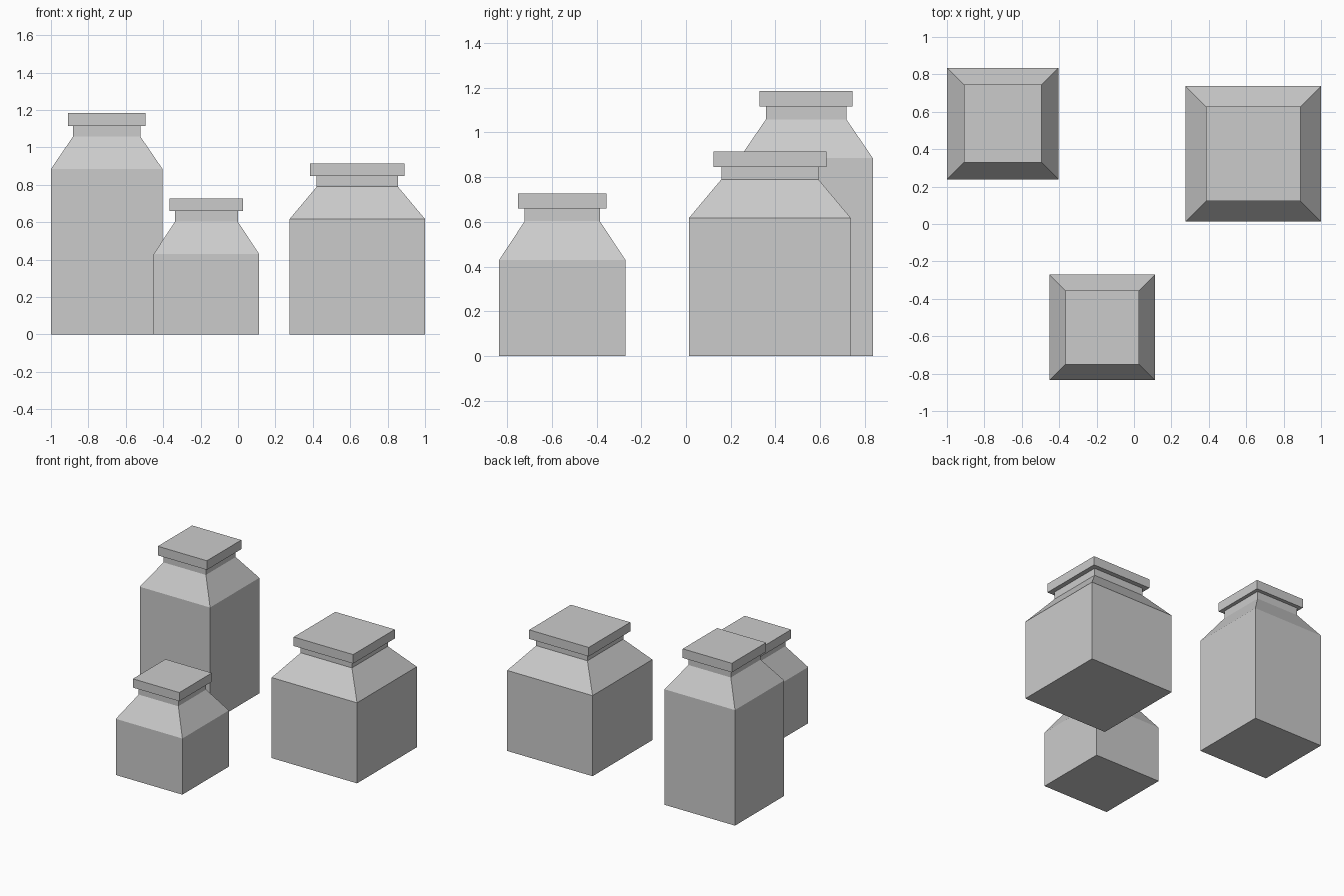
import bpy
import bmesh

if "Cube" in bpy.data.objects:
    bpy.data.objects.remove(bpy.data.objects["Cube"])

grey = bpy.data.materials.new("light grey")
grey.diffuse_color = (0.6, 0.6, 0.6, 1)
grey.use_nodes = True
grey.node_tree.nodes["Principled BSDF"].inputs["Base Color"].default_value = grey.diffuse_color


def square_stack(name, x, y, profile):
    """Closed square-section solid from (half width, height) pairs."""
    bm = bmesh.new()
    rings = [[bm.verts.new((x + sx * h, y + sy * h, z))
              for sx, sy in ((-1, -1), (1, -1), (1, 1), (-1, 1))]
             for h, z in profile]
    for low, high in zip(rings, rings[1:]):
        for i in range(4):
            j = (i + 1) % 4
            bm.faces.new((low[i], low[j], high[j], high[i]))
    bm.faces.new(rings[0][::-1])
    bm.faces.new(rings[-1])
    mesh = bpy.data.meshes.new(name)
    bm.to_mesh(mesh)
    bm.free()
    mesh.materials.append(grey)
    obj = bpy.data.objects.new(name, mesh)
    bpy.context.collection.objects.link(obj)


def jar(name, x, y, body, neck, cap, z_body, z_neck, z_cap, z_top):
    # Body, sloped shoulder and straight neck
    square_stack(name + "_body", x, y,
                 [(body, 0), (body, z_body), (neck, z_neck), (neck, z_cap)])
    # Overhanging flat lid
    square_stack(name + "_lid", x, y, [(cap, z_cap), (cap, z_top)])


jar("tall_jar", -0.702, 0.537, 0.298, 0.18, 0.208, 0.885, 1.058, 1.115, 1.185)
jar("small_jar", -0.169, -0.553, 0.282, 0.168, 0.197, 0.43, 0.603, 0.66, 0.727)
jar("wide_jar", 0.638, 0.375, 0.362, 0.217, 0.252, 0.617, 0.79, 0.846, 0.915)
